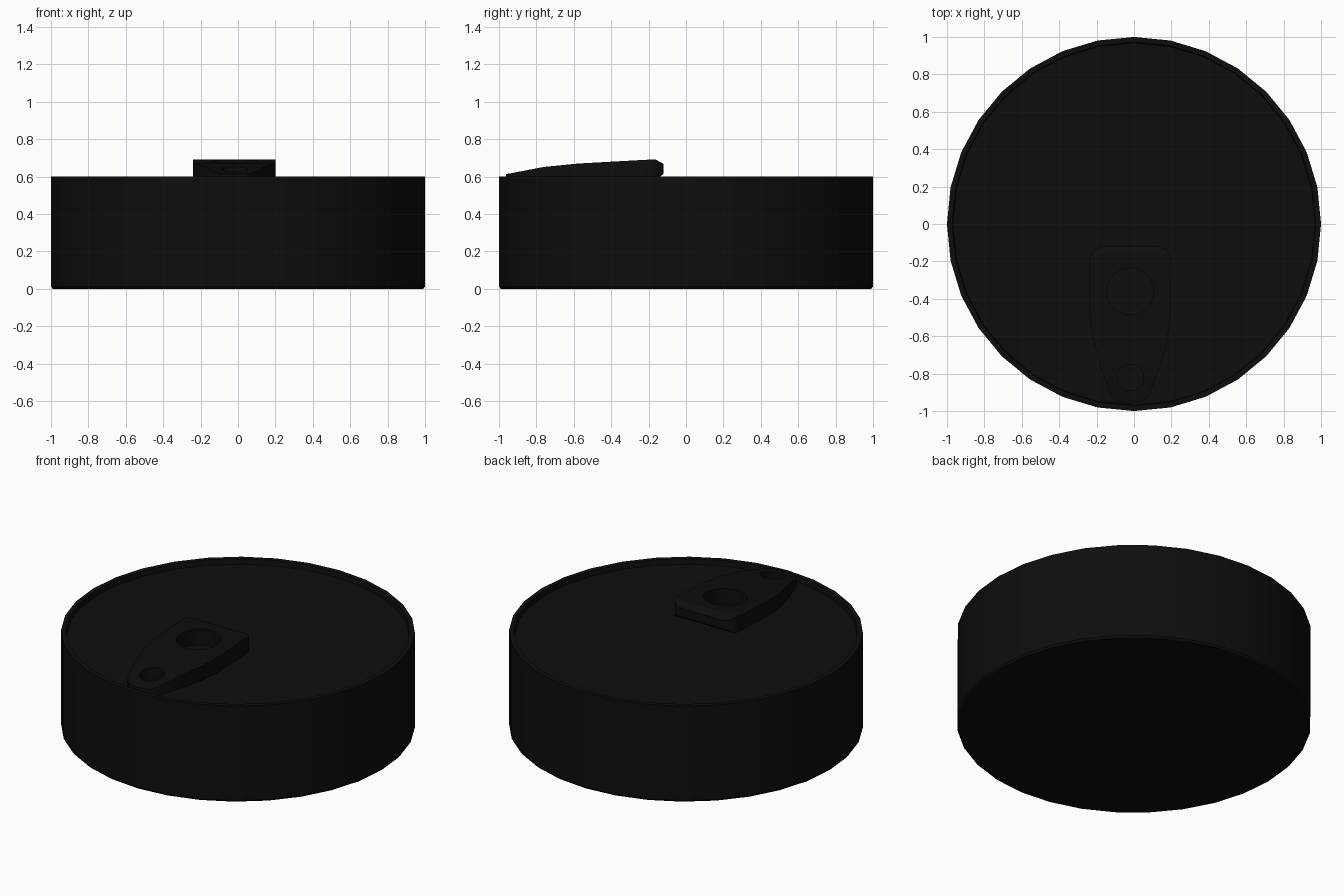
import bpy, bmesh
from math import sin, cos, pi, radians

if "Cube" in bpy.data.objects:
    bpy.data.objects.remove(bpy.data.objects["Cube"])

black = bpy.data.materials.new("black_metal")
black.diffuse_color = (0.004, 0.004, 0.004, 1)
black.use_nodes = True
black.node_tree.nodes["Principled BSDF"].inputs["Base Color"].default_value = black.diffuse_color


def finish(obj, angle=30):
    obj.data.materials.append(black)
    bpy.ops.object.select_all(action='DESELECT')
    obj.select_set(True)
    bpy.context.view_layer.objects.active = obj
    bpy.ops.object.shade_smooth_by_angle(angle=radians(angle))


def lathe(name, profile, sides):
    bm = bmesh.new()
    rings = [[bm.verts.new((r * cos(2 * pi * i / sides), r * sin(2 * pi * i / sides), z))
              for i in range(sides)] for r, z in profile]
    for a, b in zip(rings, rings[1:]):
        for i in range(sides):
            j = (i + 1) % sides
            bm.faces.new((a[i], a[j], b[j], b[i]))
    bm.faces.new(rings[0][::-1])
    bm.faces.new(rings[-1])
    me = bpy.data.meshes.new(name)
    bm.to_mesh(me)
    bm.free()
    obj = bpy.data.objects.new(name, me)
    bpy.context.collection.objects.link(obj)
    finish(obj)


def circle(cx, cy, r, n, a0=0, a1=360):
    full = a1 - a0 == 360
    steps = n if full else n - 1
    return [(cx + r * cos(radians(a0 + (a1 - a0) * i / steps)),
             cy + r * sin(radians(a0 + (a1 - a0) * i / steps))) for i in range(n)]


def interp(table, y):
    for (y0, z0), (y1, z1) in zip(table, table[1:]):
        if y <= y1:
            return z0 + (z1 - z0) * (y - y0) / (y1 - y0)
    return table[-1][1]


# can body with a bottom chamfer, thin rim and recessed lid
lathe("can_body", [(0.99, 0), (1, 0.012), (1, 0.6), (0.972, 0.6), (0.968, 0.568)], 32)

# pull tab: outline with two holes, extruded
CX = -0.02
right = [(CX + 0.105, -0.91), (CX + 0.16, -0.76), (CX + 0.2, -0.61), (CX + 0.217, -0.48)]
right += circle(CX + 0.14, -0.2, 0.08, 6, 0, 90)
left = [(2 * CX - x, y) for x, y in reversed(right)]
front = [(CX - 0.07, -0.95), (CX, -0.962), (CX + 0.07, -0.95)]
loops = [right + left + front, circle(CX, -0.36, 0.125, 24), circle(CX, -0.82, 0.07, 20)]

curve = bpy.data.curves.new("pull_tab", 'CURVE')
curve.dimensions = '2D'
curve.fill_mode = 'BOTH'
curve.extrude = 0.5
for pts in loops:
    sp = curve.splines.new('POLY')
    sp.points.add(len(pts) - 1)
    for p, (x, y) in zip(sp.points, pts):
        p.co = (x, y, 0, 1)
    sp.use_cyclic_u = True
tab = bpy.data.objects.new("pull_tab", curve)
bpy.context.collection.objects.link(tab)
bpy.ops.object.select_all(action='DESELECT')
tab.select_set(True)
bpy.context.view_layer.objects.active = tab
bpy.ops.object.convert(target='MESH')
tab = bpy.context.object

# tab side profile: sloping wedge with a rounded back end
top = [(-0.97, 0.612), (-0.76, 0.652), (-0.58, 0.67), (-0.165, 0.693), (-0.12, 0.668)]
low = [(-0.97, 0.568), (-0.76, 0.572), (-0.15, 0.592), (-0.12, 0.615)]
bm = bmesh.new()
bm.from_mesh(tab.data)
bmesh.ops.remove_doubles(bm, verts=bm.verts, dist=0.0005)
for y in (-0.76, -0.58, -0.165, -0.15):
    bmesh.ops.bisect_plane(bm, geom=bm.verts[:] + bm.edges[:] + bm.faces[:],
                           plane_co=(0, y, 0), plane_no=(0, 1, 0))
for v in bm.verts:
    v.co.z = interp(top if v.co.z > 0 else low, v.co.y)
bmesh.ops.recalc_face_normals(bm, faces=bm.faces)
bm.to_mesh(tab.data)
bm.free()
tab.name = "pull_tab"
finish(tab)
